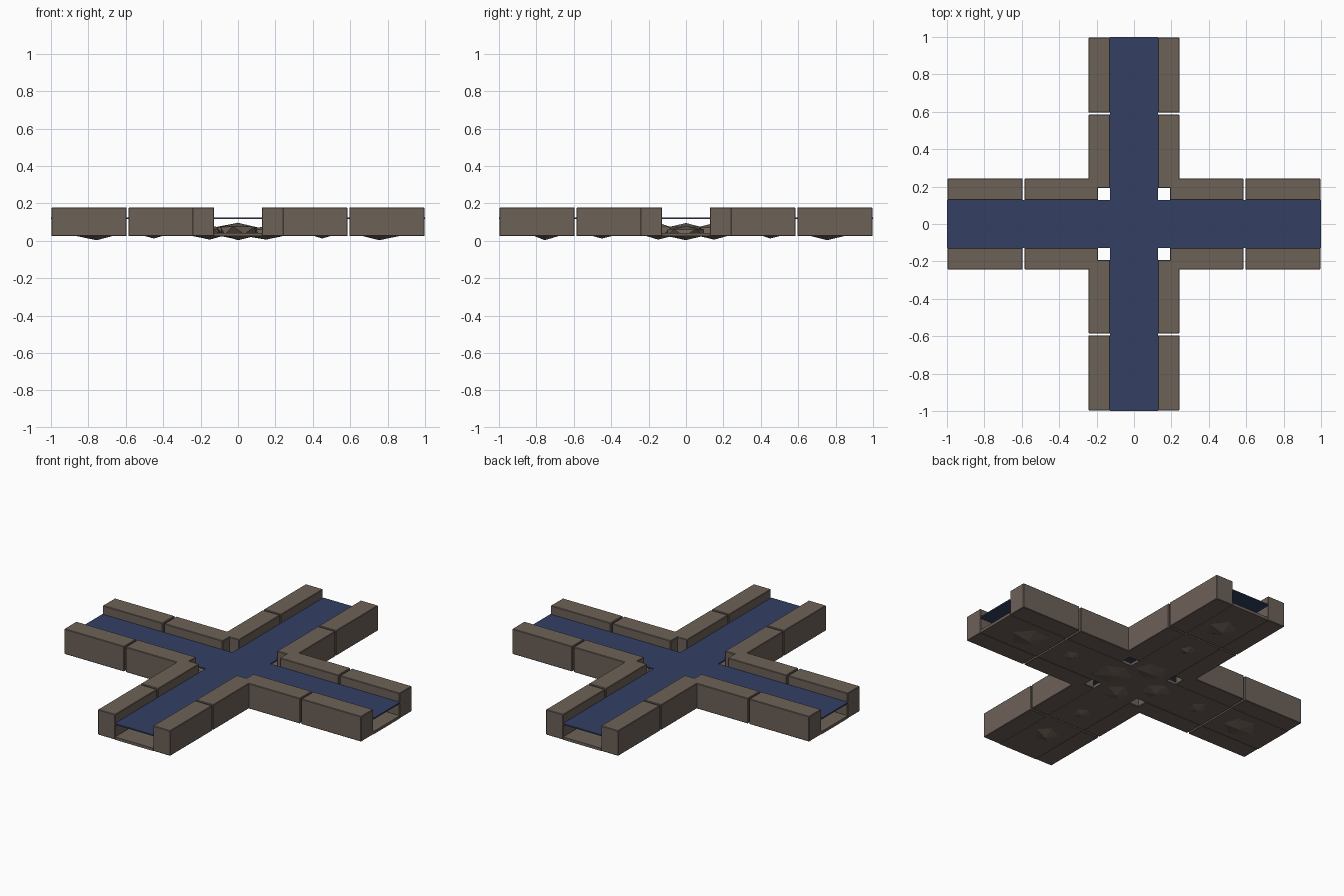
import bpy, bmesh, math, random
from mathutils import Matrix, Vector

if "Cube" in bpy.data.objects:
    bpy.data.objects.remove(bpy.data.objects["Cube"])

random.seed(4)


def material(name, colour):
    m = bpy.data.materials.new(name)
    m.diffuse_color = (*colour, 1)
    m.use_nodes = True
    m.node_tree.nodes["Principled BSDF"].inputs["Base Color"].default_value = m.diffuse_color
    return m


STONE = material("brown stone", (0.152, 0.120, 0.097))
WATER = material("deep blue water", (0.033, 0.050, 0.127))


def finish(bm, name, mat):
    me = bpy.data.meshes.new(name)
    bm.to_mesh(me)
    bm.free()
    me.materials.append(mat)
    ob = bpy.data.objects.new(name, me)
    bpy.context.collection.objects.link(ob)
    return ob


def box(name, lo, hi, turn=0.0, bevel=0.0):
    bm = bmesh.new()
    lo, hi = Vector(lo), Vector(hi)
    bmesh.ops.create_cube(bm, size=1)
    bm.transform(Matrix.Rotation(turn, 4, 'Z')
                 @ Matrix.Translation((lo + hi) / 2)
                 @ Matrix.Diagonal((*(hi - lo), 1)))
    ob = finish(bm, name, STONE)
    if bevel:
        mod = ob.modifiers.new("worn edges", 'BEVEL')
        mod.width = bevel
        mod.segments = 1
    return ob


def pebble(name, x, y, rx, ry, z_low, z_high, turn):
    # Faceted, flattened stone with slightly irregular corners
    bm = bmesh.new()
    bmesh.ops.create_icosphere(bm, subdivisions=1, radius=1)
    for v in bm.verts:
        v.co *= random.uniform(0.9, 1.08)
    zs = [v.co.z for v in bm.verts]
    bottom, top = min(zs), max(zs)
    spin = Matrix.Rotation(turn, 3, 'Z')
    for v in bm.verts:
        t = (v.co.z - bottom) / (top - bottom)
        v.co = spin @ Vector((v.co.x * rx, v.co.y * ry, 0))
        v.co += Vector((x, y, z_low + t * (z_high - z_low)))
    finish(bm, name, STONE)


INNER, OUTER = 0.127, 0.243        # channel half width, outer wall face
LOW, FLOOR, TOP = 0.025, 0.042, 0.178
SEGMENTS = [(0.192, 0.585), (0.595, 0.997)]

# Four channel arms: paired side walls, floor slabs and bed stones
for arm in range(4):
    a = arm * math.pi / 2
    for i, (start, end) in enumerate(SEGMENTS):
        for side in (-1, 1):
            ys = sorted((side * INNER, side * OUTER))
            box(f"wall_{arm}_{i}_{side}", (start, ys[0], LOW),
                (end, ys[1], TOP), a, 0.003)
        box(f"floor_{arm}_{i}", (INNER if i == 0 else start, -INNER, LOW),
            (end, INNER, FLOOR), a)
    for r, size, low in ((0.15, 0.125, 0.006), (0.45, 0.10, 0.012), (0.755, 0.12, 0.003)):
        px, py = r * math.cos(a), r * math.sin(a)
        pebble(f"bed_stone_{arm}_{r}", px, py, size, size * random.uniform(0.85, 1.0),
               low, random.uniform(0.078, 0.098), random.uniform(0, 6))

# Crossing floor
box("crossing_floor", (-INNER, -INNER, LOW), (INNER, INNER, FLOOR))

# Water sheet: one cross-shaped slab
bm = bmesh.new()
w, reach = 0.128, 1.0
outline = []
for arm in range(4):
    spin = Matrix.Rotation(arm * math.pi / 2, 3, 'Z')
    for p in ((w, -w), (reach, -w), (reach, w)):
        outline.append(bm.verts.new(spin @ Vector((p[0], p[1], 0.117))))
face = bm.faces.new(outline)
grown = bmesh.ops.extrude_face_region(bm, geom=[face], use_keep_orig=True)
top = [v for v in grown["geom"] if isinstance(v, bmesh.types.BMVert)]
bmesh.ops.translate(bm, verts=top, vec=(0, 0, 0.008))
bmesh.ops.recalc_face_normals(bm, faces=bm.faces)
finish(bm, "water", WATER)
